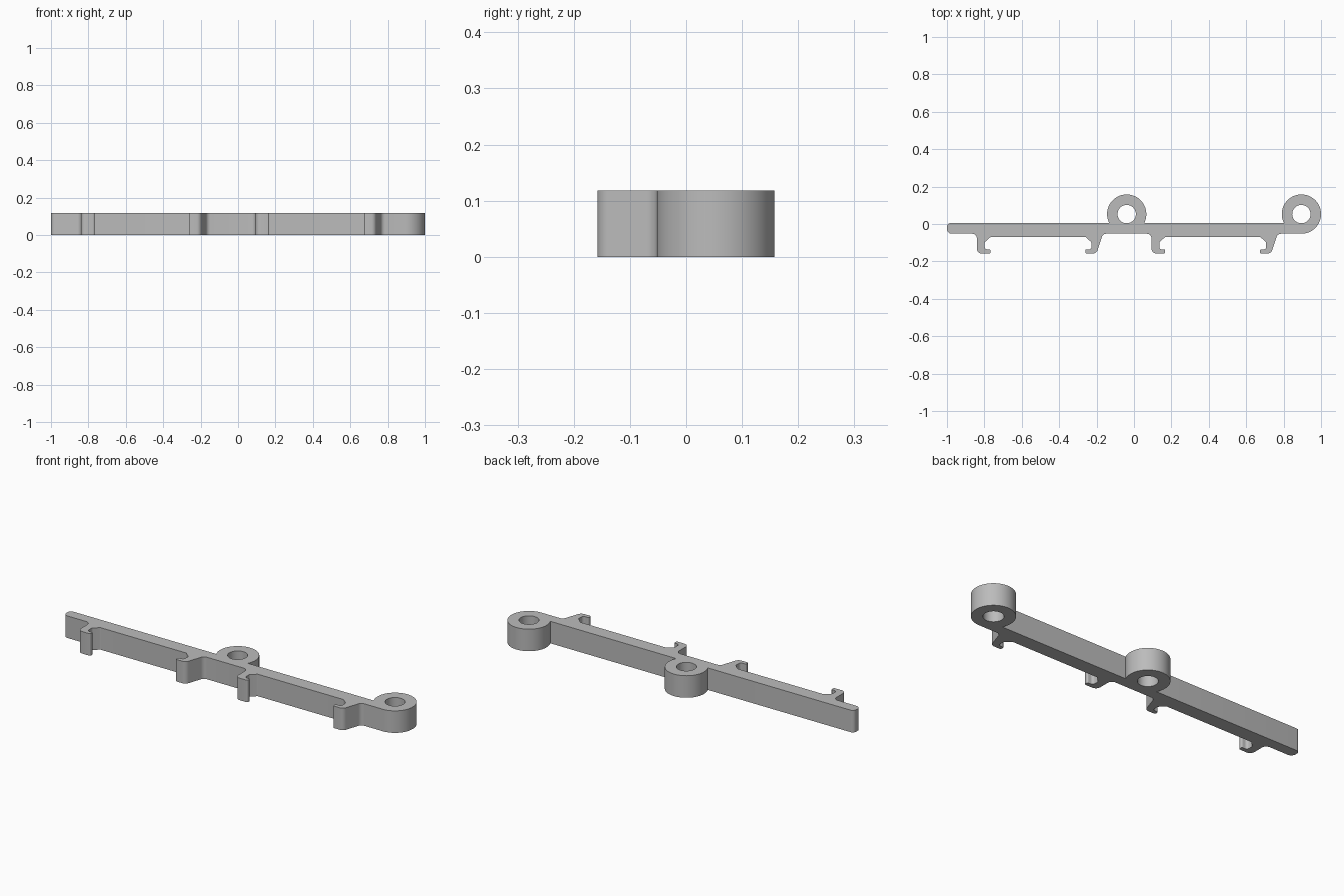
import bpy
import math
from mathutils import Vector

HEIGHT = 0.118
RING_R, HOLE_R = 0.105, 0.049
PITCH = 0.934
RING_Y = 0.053
RINGS = [(0.895 - PITCH, RING_Y), (0.895, RING_Y)]
TOP, THIN, THICK, FOOT = 0.005, -0.052, -0.07, -0.158

cube = bpy.data.objects.get("Cube")
if cube:
    bpy.data.objects.remove(cube, do_unlink=True)


def arc(center, radius, start, end, steps):
    """Points on an arc, angles in degrees."""
    result = []
    for i in range(steps + 1):
        a = math.radians(start + (end - start) * i / steps)
        result.append(Vector((center[0] + radius * math.cos(a),
                              center[1] + radius * math.sin(a))))
    return result


def rounded(corners, steps=6):
    """Round every (x, y, radius) corner; the end corners stay as given."""
    result = []
    for i, (x, y, r) in enumerate(corners):
        p = Vector((x, y))
        if r == 0 or i in (0, len(corners) - 1):
            result.append(p)
            continue
        a = (Vector(corners[i - 1][:2]) - p).normalized()
        b = (Vector(corners[i + 1][:2]) - p).normalized()
        half = a.angle(b) / 2
        reach = r / math.tan(half)
        center = p + (a + b).normalized() * (r / math.sin(half))
        start, end = p + a * reach - center, p + b * reach - center
        turn = start.angle_signed(end)
        base = math.atan2(start.y, start.x)
        for k in range(steps + 1):
            t = base - turn * k / steps
            result.append(center + Vector((math.cos(t), math.sin(t))) * r)
    return result


def clip_pair(dx):
    """Corners of one straight hook, the thick rail and one slanted hook."""
    straight = [(-0.84, THIN, 0.025), (-0.84, FOOT, 0.026),
                (-0.767, FOOT, 0.008), (-0.767, -0.136, 0.006),
                (-0.799, -0.136, 0.014), (-0.799, -0.098, 0.014),
                (-0.768, THICK, 0.008)]
    slanted = [(-0.258, THICK, 0.008), (-0.227, -0.098, 0.014),
               (-0.227, -0.136, 0.014), (-0.26, -0.136, 0.006),
               (-0.26, FOOT, 0.008), (-0.201, FOOT, 0.026),
               (-0.166, THIN, 0.025)]
    return [(x + dx, y, r) for x, y, r in straight + slanted]


# Outline of rail, hooks and ring rims, counter-clockwise
dip = math.degrees(math.asin((RING_Y - TOP) / RING_R))
lower = [(-1, -0.02, 0), (-1, THIN, 0.025)]
lower += clip_pair(0) + clip_pair(PITCH) + [(RINGS[1][0], THIN, 0)]
outline = rounded(lower)[:-1]
outline += arc(RINGS[1], RING_R, -90, 180 + dip, 48)
outline += arc(RINGS[0], RING_R, -dip, 180 + dip, 40)
outline += rounded([(-0.5, TOP, 0), (-1, TOP, 0.02), (-1, -0.02, 0)])[1:-1]
loops = [outline] + [arc(c, HOLE_R, 0, 360, 40)[:-1] for c in RINGS]

# Filled profile with two holes, extruded to the full height
curve = bpy.data.curves.new("clip_rail_profile", "CURVE")
curve.dimensions = "2D"
curve.fill_mode = "BOTH"
curve.extrude = HEIGHT / 2
for loop in loops:
    spline = curve.splines.new("POLY")
    spline.points.add(len(loop) - 1)
    for point, co in zip(spline.points, loop):
        point.co = (co.x, co.y, 0, 1)
    spline.use_cyclic_u = True

rail = bpy.data.objects.new("hinged_clip_rail", curve)
bpy.context.collection.objects.link(rail)
rail.location.z = HEIGHT / 2
bpy.ops.object.select_all(action="DESELECT")
rail.select_set(True)
bpy.context.view_layer.objects.active = rail
bpy.ops.object.convert(target="MESH")
rail = bpy.context.object
bpy.ops.object.mode_set(mode="EDIT")
bpy.ops.mesh.select_all(action="SELECT")
bpy.ops.mesh.remove_doubles(threshold=0.0001)
bpy.ops.mesh.normals_make_consistent(inside=False)
bpy.ops.object.mode_set(mode="OBJECT")
bpy.ops.object.shade_smooth_by_angle(angle=math.radians(30))

# Plain grey plastic
grey = bpy.data.materials.new("grey_plastic")
grey.use_nodes = True
colour = (0.5, 0.5, 0.5, 1)
grey.diffuse_color = colour
grey.node_tree.nodes["Principled BSDF"].inputs["Base Color"].default_value = colour
rail.data.materials.clear()
rail.data.materials.append(grey)
